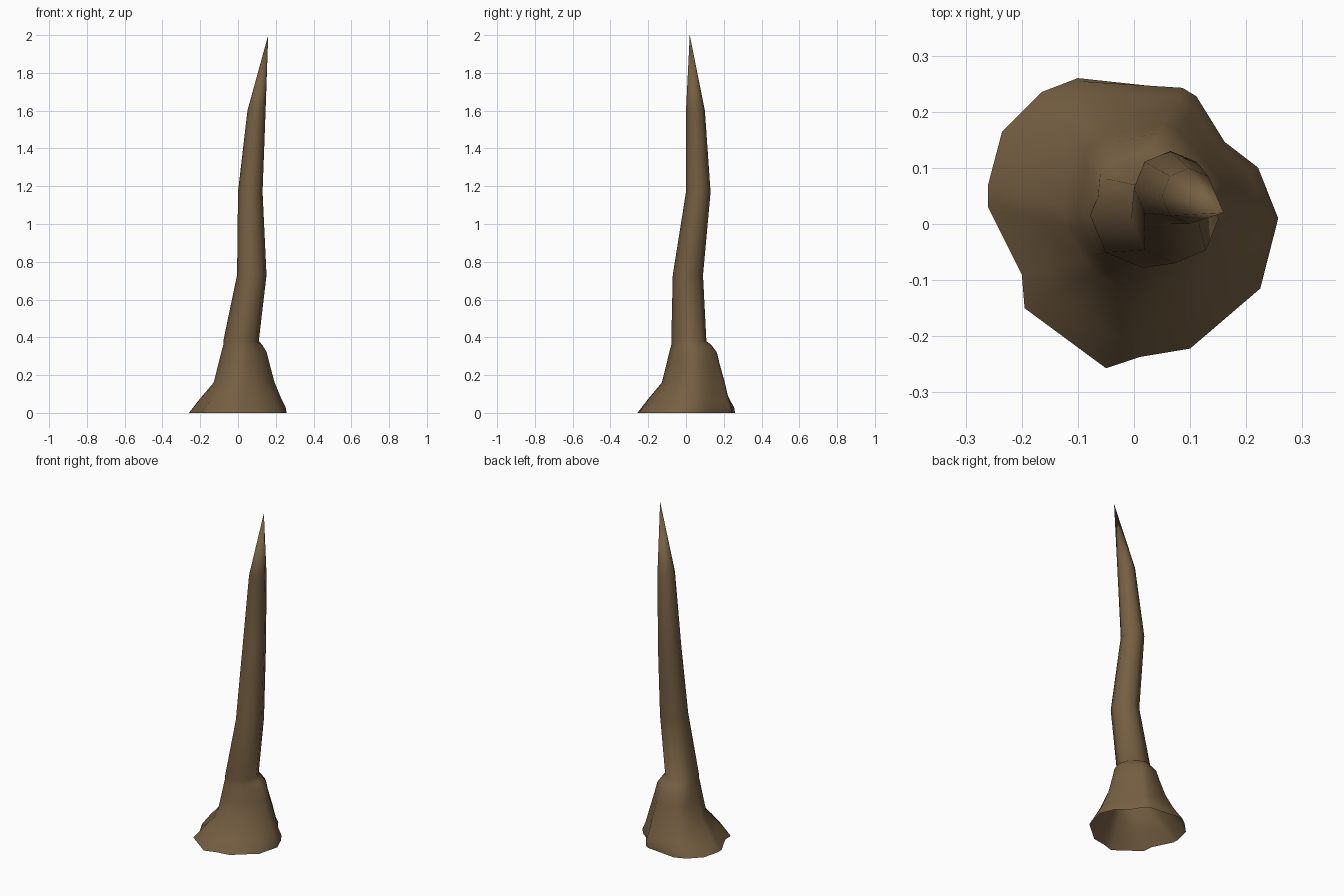
import bpy, bmesh, math

if "Cube" in bpy.data.objects:
    bpy.data.objects.remove(bpy.data.objects["Cube"])

# single bark colour
bark = bpy.data.materials.new("brown_bark")
bark.diffuse_color = (0.18, 0.115, 0.055, 1)
bark.use_nodes = True
bark.node_tree.nodes["Principled BSDF"].inputs["Base Color"].default_value = bark.diffuse_color

N = 16
# irregular ground outline of the root flare, anticlockwise from +x
BASE = [(.257, .01), (.22, .10), (.16, .145), (.11, .225), (.085, .24), (-.10, .26),
        (-.165, .235), (-.235, .165), (-.26, .07), (-.26, .03), (-.20, -.09),
        (-.195, -.15), (-.05, -.257), (.01, -.237), (.10, -.222), (.225, -.115)]
# flare levels: height, plain spread, spread on the bulging back-right side
FLARE = [(0, 1, 1), (.03, .87, 1.02), (.07, .7, .9), (.16, .28, .74),
         (.26, .14, .53), (.32, .06, .42), (.36, 0, .2)]
# trunk levels: height, centre x, centre y, radius x, radius y
TRUNK = [(.38, .016, .015, .094, .093), (.73, .073, .01, .078, .08),
         (1.17, .065, .065, .065, .065), (1.6, .098, .05, .048, .05)]
TIP = (.16, .02, 2.0)


def octagon(i, cx, cy, rx, ry):
    """Point i of an eight-sided ring carrying sixteen vertices."""
    a = 2 * math.pi * i / N
    k = math.cos(math.pi / 8) if i % 2 else 1
    return cx + rx * k * math.cos(a), cy + ry * k * math.sin(a)


bm = bmesh.new()
rings = []

# root flare: blends the ground outline into the trunk section
for z, plain, bulged in FLARE:
    ring = []
    for i, (bx, by) in enumerate(BASE):
        w = 1.1 * math.cos(math.atan2(by, bx) - math.radians(57))
        w = max(0, min(1, w))
        f = plain + (bulged - plain) * w
        tx, ty = octagon(i, *TRUNK[0][1:])
        ring.append(bm.verts.new((tx + (bx - tx) * f, ty + (by - ty) * f, z)))
    rings.append(ring)

# bent, tapering trunk
for z, *section in TRUNK:
    rings.append([bm.verts.new((*octagon(i, *section), z)) for i in range(N)])

for low, high in zip(rings, rings[1:]):
    for i in range(N):
        j = (i + 1) % N
        bm.faces.new((low[i], low[j], high[j], high[i]))

# pointed tip; the underside stays open
tip = bm.verts.new(TIP)
for i in range(N):
    bm.faces.new((rings[-1][i], rings[-1][(i + 1) % N], tip))

for f in bm.faces:
    f.smooth = True
mesh = bpy.data.meshes.new("trunk")
bm.to_mesh(mesh)
bm.free()
mesh.materials.append(bark)
trunk = bpy.data.objects.new("trunk", mesh)
bpy.context.collection.objects.link(trunk)
